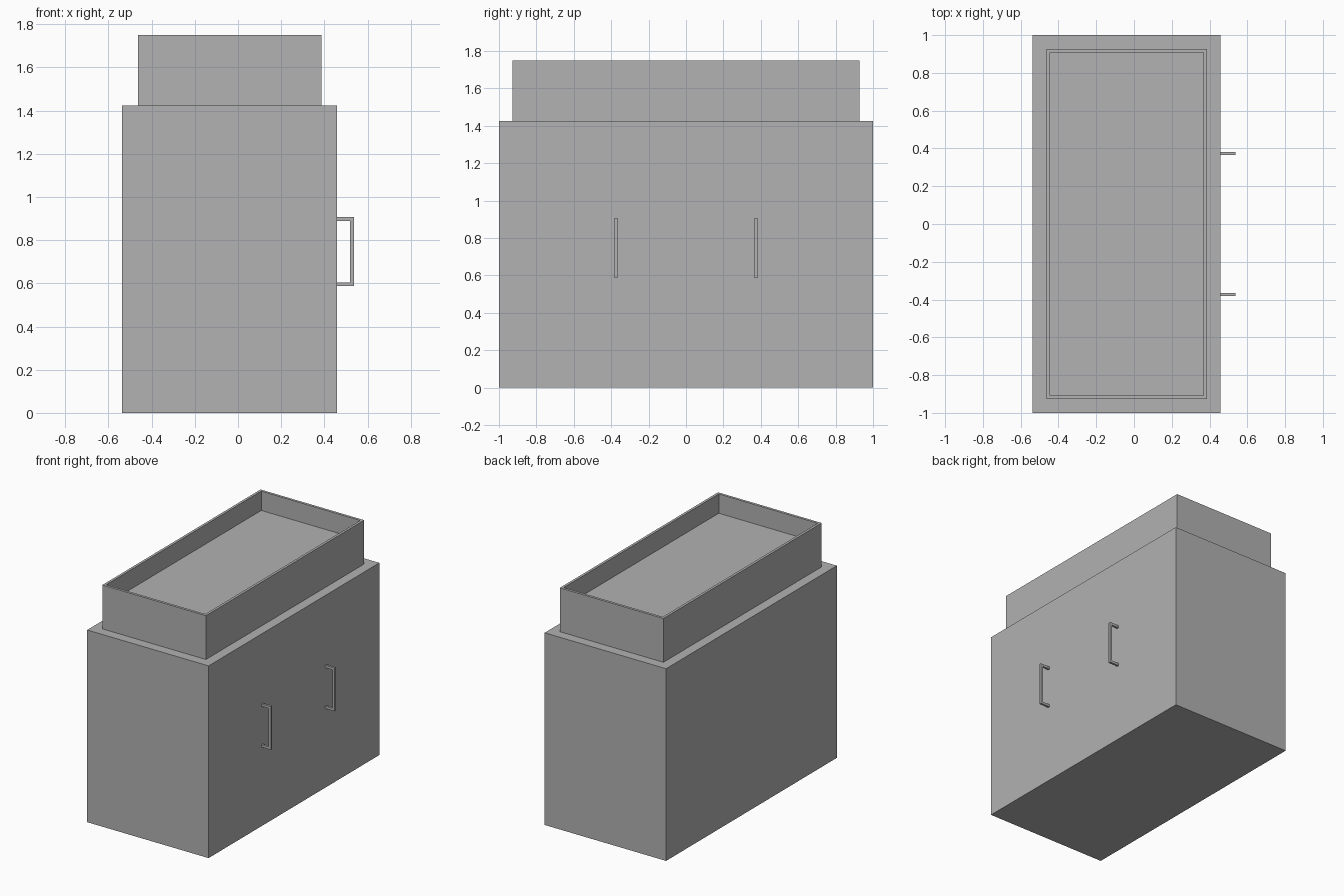
import bpy
import bmesh
from mathutils import Vector

if "Cube" in bpy.data.objects:
    bpy.data.objects.remove(bpy.data.objects["Cube"], do_unlink=True)

GREY = (0.445, 0.445, 0.445, 1)
grey = bpy.data.materials.new("plain grey")
grey.use_nodes = True
grey.diffuse_color = GREY
grey.node_tree.nodes["Principled BSDF"].inputs["Base Color"].default_value = GREY


def add_box(bm, low, high):
    """Add an axis-aligned box between two corners."""
    low, high = Vector(low), Vector(high)
    verts = bmesh.ops.create_cube(bm, size=1)["verts"]
    for v in verts:
        v.co = (low + high) / 2 + v.co * (high - low)


def finish(bm, name):
    bmesh.ops.recalc_face_normals(bm, faces=bm.faces)
    mesh = bpy.data.meshes.new(name)
    bm.to_mesh(mesh)
    bm.free()
    mesh.materials.append(grey)
    obj = bpy.data.objects.new(name, mesh)
    bpy.context.collection.objects.link(obj)
    return obj


# Cabinet body
LEFT, RIGHT, TOP = -0.537, 0.459, 1.425
bm = bmesh.new()
add_box(bm, (LEFT, -1, 0), (RIGHT, 1, TOP))
finish(bm, "cabinet")

# Open tray on top: inset the upper face and sink it to form the basin
STEP, WALL, DEPTH = 0.073, 0.027, 0.143
bm = bmesh.new()
add_box(bm, (LEFT + STEP, -1 + STEP, TOP), (RIGHT - STEP, 1 - STEP, 1.75))
lid = max(bm.faces, key=lambda f: f.calc_center_median().z)
bmesh.ops.inset_region(bm, faces=[lid], thickness=WALL)
floor = bmesh.ops.extrude_discrete_faces(bm, faces=[lid])["faces"][0]
bmesh.ops.translate(bm, verts=floor.verts, vec=(0, 0, -DEPTH))
finish(bm, "tray")

# Pair of bracket handles: a grip and two arms each
OUT, BAR, HALF = 0.537, 0.018, 0.008
LOW, HIGH = 0.587, 0.908
for name, y in (("front_handle", -0.374), ("back_handle", 0.374)):
    bm = bmesh.new()
    add_box(bm, (OUT - BAR, y - HALF, LOW), (OUT, y + HALF, HIGH))
    for z in (LOW, HIGH - BAR):
        add_box(bm, (RIGHT, y - HALF, z), (OUT - BAR, y + HALF, z + BAR))
    finish(bm, name)
